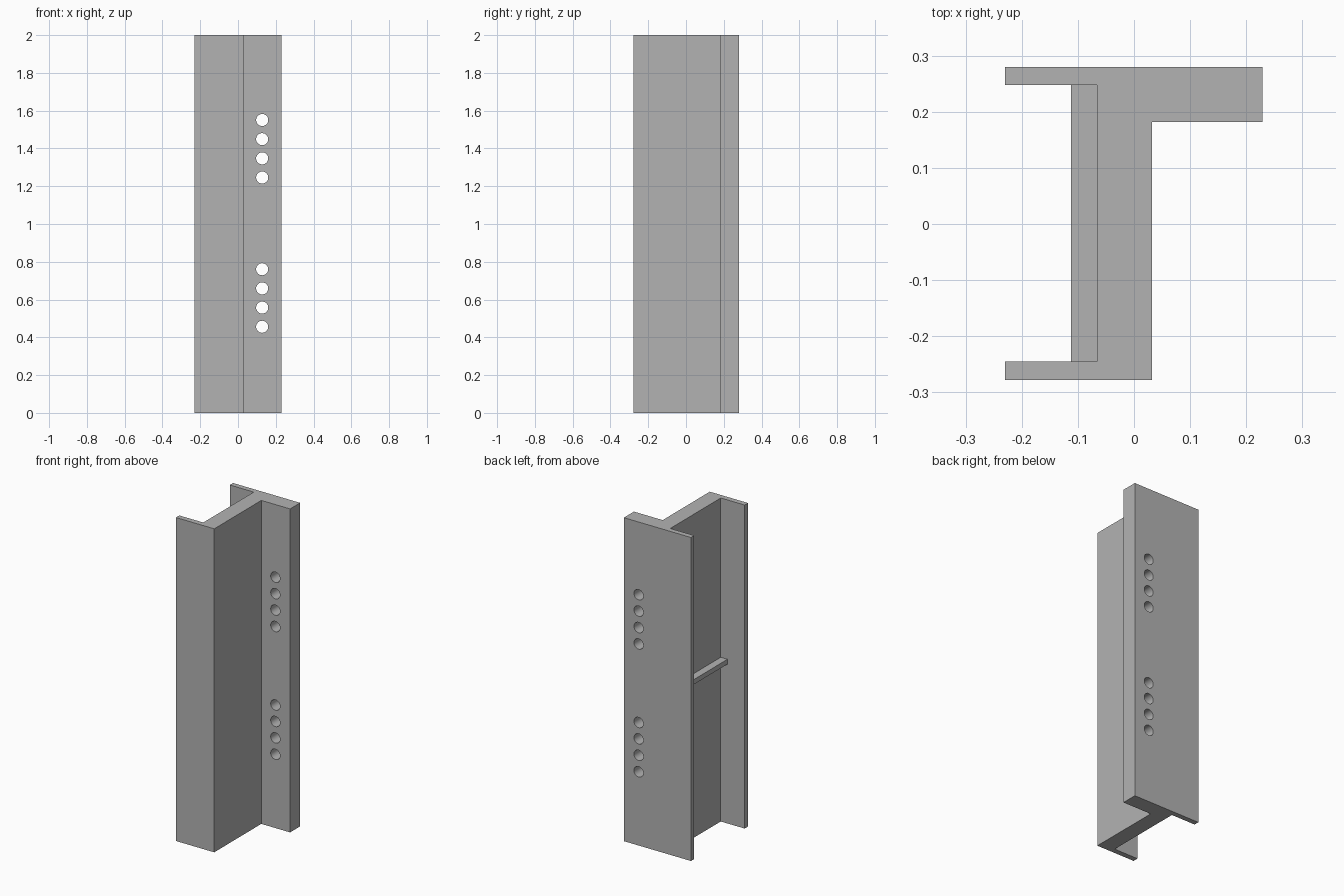
import bpy, bmesh

cube = bpy.data.objects.get("Cube")
if cube:
    bpy.data.objects.remove(cube)

steel = bpy.data.materials.new("grey_steel")
steel.use_nodes = True
GREY = (0.45, 0.45, 0.45, 1)
steel.diffuse_color = GREY
steel.node_tree.nodes["Principled BSDF"].inputs["Base Color"].default_value = GREY


def add_object(name, bm):
    bmesh.ops.recalc_face_normals(bm, faces=bm.faces[:])
    mesh = bpy.data.meshes.new(name)
    bm.to_mesh(mesh)
    bm.free()
    mesh.materials.append(steel)
    obj = bpy.data.objects.new(name, mesh)
    bpy.context.scene.collection.objects.link(obj)
    return obj


def extrude_profile(name, points, z0, z1):
    bm = bmesh.new()
    face = bm.faces.new([bm.verts.new((x, y, z0)) for x, y in points])
    top = bmesh.ops.extrude_face_region(bm, geom=[face])["geom"]
    verts = [v for v in top if isinstance(v, bmesh.types.BMVert)]
    bmesh.ops.translate(bm, verts=verts, vec=(0, 0, z1 - z0))
    return add_object(name, bm)


# Beam: thick web, two thin flanges on one side, one thick flange on the other
WEB = -0.066
beam = extrude_profile("beam", [
    (-0.23, -0.278), (0.032, -0.278), (0.032, 0.182), (0.229, 0.182),
    (0.229, 0.28), (-0.23, 0.28), (-0.23, 0.248), (WEB, 0.248),
    (WEB, -0.245), (-0.23, -0.245)], 0, 2)

# Bolt holes: two groups of four through the thick flange
bm = bmesh.new()
for start in (0.456, 1.246):
    for i in range(4):
        ring = bmesh.ops.create_circle(bm, cap_ends=True, radius=0.032, segments=32)["verts"]
        for v in ring:
            v.co = (v.co.x + 0.128, 0.1, v.co.y + start + i * 0.1015)
        top = bmesh.ops.extrude_face_region(bm, geom=[ring[0].link_faces[0]])["geom"]
        verts = [v for v in top if isinstance(v, bmesh.types.BMVert)]
        bmesh.ops.translate(bm, verts=verts, vec=(0, 0.3, 0))
cutter = add_object("hole_cutter", bm)
cutter.hide_render = True
cutter.hide_set(True)
cutter.display_type = 'WIRE'

cut = beam.modifiers.new("bolt_holes", 'BOOLEAN')
cut.operation = 'DIFFERENCE'
cut.solver = 'EXACT'
cut.object = cutter

# Apply the cut, then smooth the hole walls while keeping corners sharp
bpy.ops.object.select_all(action='DESELECT')
beam.select_set(True)
bpy.context.view_layer.objects.active = beam
bpy.ops.object.modifier_apply(modifier=cut.name)
bpy.data.objects.remove(cutter)
bpy.ops.object.shade_smooth_by_angle()

# Stiffener rib across the channel at mid height
extrude_profile("stiffener_rib", [
    (-0.112, -0.245), (WEB, -0.245), (WEB, 0.248), (-0.112, 0.248)], 0.985, 1.015)
